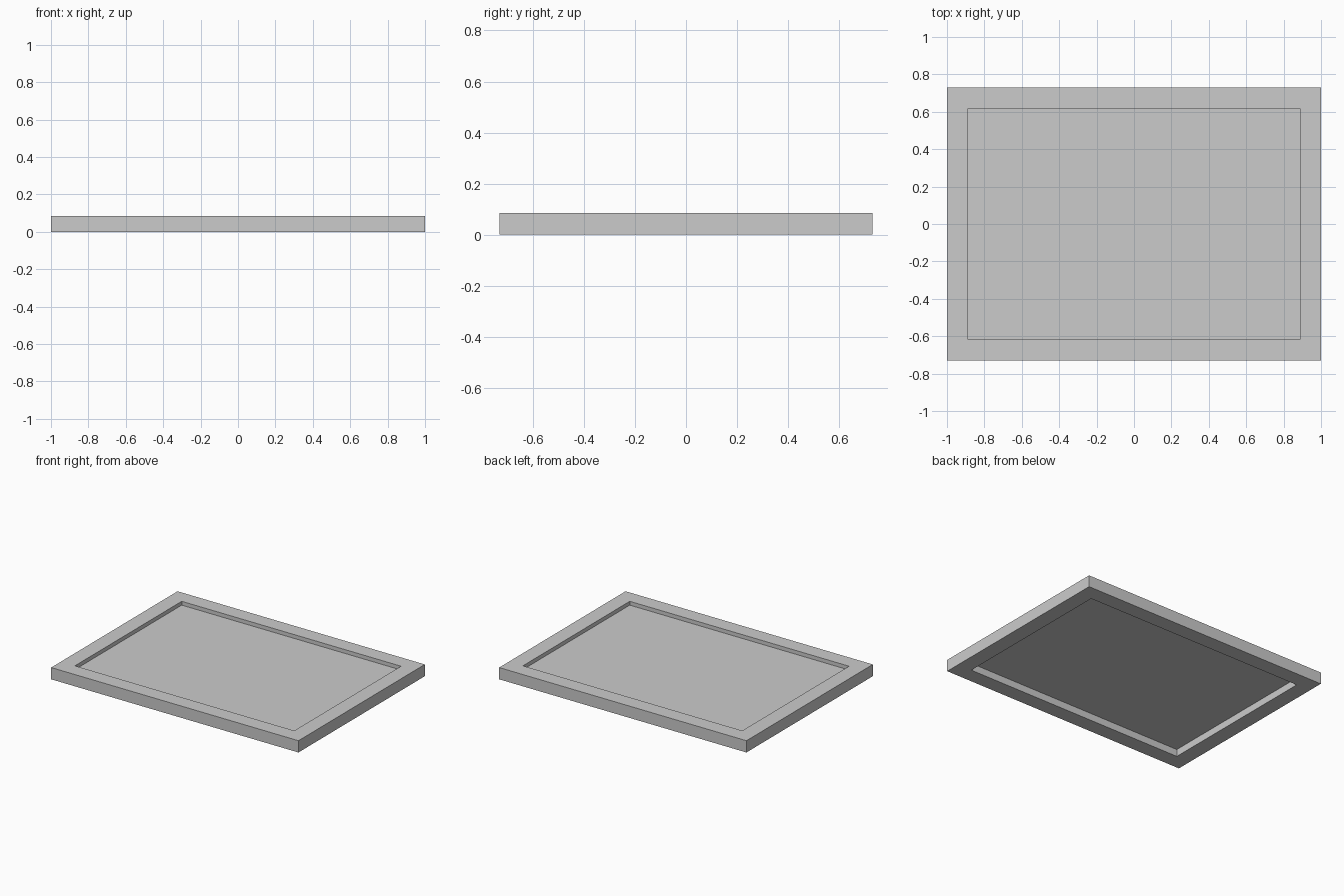
import bpy, bmesh

if "Cube" in bpy.data.objects:
    bpy.data.objects.remove(bpy.data.objects["Cube"])

W, D, H = 1.0, 0.73, 0.086      # outer half width, half depth, height
RIM = 0.113                     # width of the border


def make_object(name, bm):
    bmesh.ops.recalc_face_normals(bm, faces=bm.faces)
    mesh = bpy.data.meshes.new(name)
    bm.to_mesh(mesh)
    bm.free()
    obj = bpy.data.objects.new(name, mesh)
    bpy.context.collection.objects.link(obj)
    return obj


def rectangle(bm, x, y, z):
    return [bm.verts.new((sx * x, sy * y, z))
            for sx, sy in ((-1, -1), (1, -1), (1, 1), (-1, 1))]


# Border: a rectangular section swept around four mitred corners
bm = bmesh.new()
x, y = W - RIM, D - RIM
loops = [rectangle(bm, W, D, 0), rectangle(bm, W, D, H),
         rectangle(bm, x, y, H), rectangle(bm, x, y, 0)]
for i in range(4):
    a, b = loops[i], loops[(i + 1) % 4]
    for j in range(4):
        k = (j + 1) % 4
        bm.faces.new((a[j], a[k], b[k], b[j]))
make_object("frame_border", bm)

# Thin panel, recessed slightly from the top and deeper from the back
bm = bmesh.new()
bottom, top = rectangle(bm, x, y, 0.052), rectangle(bm, x, y, 0.058)
bm.faces.new(bottom)
bm.faces.new(top)
for j in range(4):
    k = (j + 1) % 4
    bm.faces.new((bottom[j], bottom[k], top[k], top[j]))
make_object("recessed_panel", bm)
